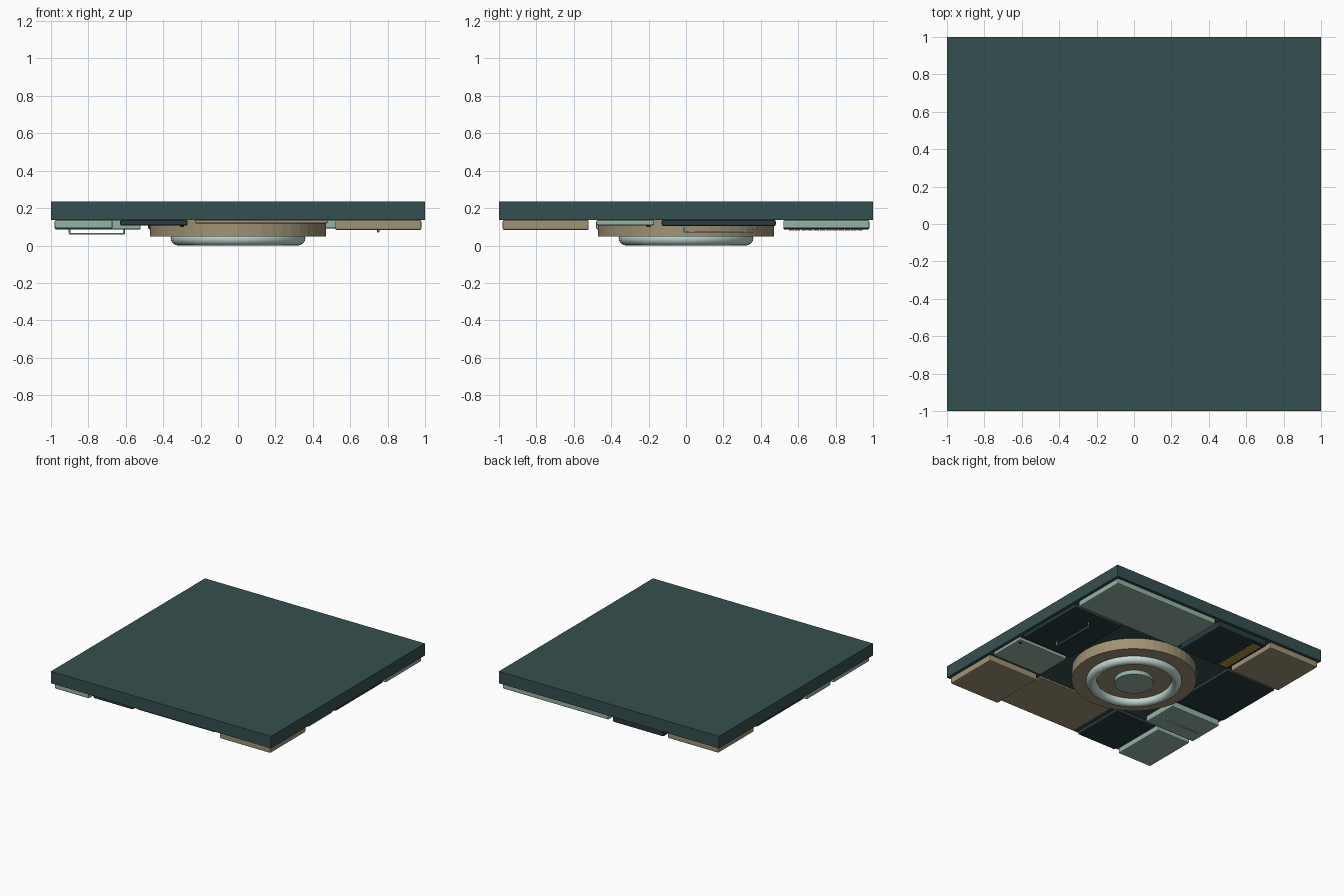
import bpy
import bmesh
from math import pi
from mathutils import Matrix, Vector

old = bpy.data.objects.get("Cube")
if old:
    bpy.data.objects.remove(old, do_unlink=True)

SLAB_BOTTOM, SLAB_TOP = 0.137, 0.235


def material(name, rgb):
    mat = bpy.data.materials.new(name)
    mat.use_nodes = True
    colour = (*rgb, 1)
    mat.diffuse_color = colour
    mat.node_tree.nodes["Principled BSDF"].inputs["Base Color"].default_value = colour
    return mat


slate = material("slate", (0.036, 0.078, 0.077))
dark = material("dark_slate", (0.021, 0.045, 0.048))
beige = material("beige", (0.35, 0.29, 0.18))
mint = material("mint_grey", (0.30, 0.45, 0.385))
pale = material("pale_mint", (0.55, 0.71, 0.65))
yellow = material("warning_yellow", (0.58, 0.38, 0.05))


def finish(name, bm, mat, smooth=False):
    mesh = bpy.data.meshes.new(name)
    bm.to_mesh(mesh)
    bm.free()
    mesh.materials.append(mat)
    for poly in mesh.polygons:
        poly.use_smooth = smooth
    obj = bpy.data.objects.new(name, mesh)
    bpy.context.collection.objects.link(obj)
    return obj


def box(name, x, y, z, mat, bevel=0):
    """Box from (low, high) ranges, with optional rounded edges."""
    bm = bmesh.new()
    low, high = Vector((x[0], y[0], z[0])), Vector((x[1], y[1], z[1]))
    bmesh.ops.create_cube(bm, size=1, matrix=Matrix.Translation((low + high) / 2)
                          @ Matrix.Diagonal((*(high - low), 1)))
    obj = finish(name, bm, mat)
    if bevel:
        mod = obj.modifiers.new("bevel", "BEVEL")
        mod.width, mod.segments = bevel, 2
    return obj


def cylinder(name, radius, z, mat, centre=(0, 0), sides=48):
    bm = bmesh.new()
    place = Matrix.Translation((*centre, (z[0] + z[1]) / 2))
    bmesh.ops.create_cone(bm, cap_ends=True, segments=sides, radius1=radius,
                          radius2=radius, depth=z[1] - z[0], matrix=place)
    return finish(name, bm, mat)


# Main slab
box("slab", (-1, 1), (-1, 1), (SLAB_BOTTOM, SLAB_TOP), slate)

# Panels hanging under the slab, around the centre
panels = [
    ("front_left_panel", (0.52, 0.98), (-0.98, -0.52), 0.083, beige),
    ("front_middle_panel", (-0.23, 0.48), (-0.98, -0.52), 0.118, beige),
    ("front_dark_panel", (-0.63, -0.27), (-0.98, -0.52), 0.106, dark),
    ("front_right_panel", (-0.98, -0.67), (-0.98, -0.52), 0.09, mint),
    ("right_mint_panel", (-0.98, -0.52), (-0.48, -0.17), 0.085, mint),
    ("right_dark_panel", (-0.98, -0.52), (-0.13, 0.48), 0.106, dark),
    ("back_right_panel", (-0.98, -0.52), (0.52, 0.98), 0.085, beige),
    ("back_dark_panel", (-0.48, -0.02), (0.52, 0.98), 0.085, dark),
    ("back_left_panel", (0.02, 0.98), (0.52, 0.98), 0.09, mint),
    ("left_dark_panel", (0.52, 0.98), (-0.13, 0.48), 0.104, dark),
    ("left_mint_panel", (0.52, 0.98), (-0.48, -0.17), 0.108, mint),
]
for name, x, y, bottom, mat in panels:
    box(name, x, y, (bottom, SLAB_BOTTOM), mat, 0.008)

# Round hub: disc, smooth ring and centre button
cylinder("hub_disc", 0.47, (0.047, SLAB_BOTTOM), beige)
cylinder("hub_button", 0.147, (0.013, 0.05), mint, sides=32)
bpy.ops.mesh.primitive_torus_add(major_radius=0.32, minor_radius=0.04, location=(0, 0, 0.04),
                                 major_segments=64, minor_segments=16)
ring = bpy.context.object
ring.name = "hub_ring"
ring.data.materials.append(pale)
bpy.ops.object.shade_smooth()


# Thin handles: a bar on two short legs
def handle(name, start, end, bar, top):
    curve = bpy.data.curves.new(name, "CURVE")
    curve.dimensions = "3D"
    curve.bevel_depth = 0.006
    curve.bevel_resolution = 1
    spline = curve.splines.new("POLY")
    spline.points.add(3)
    path = [(*start, top), (*start, bar), (*end, bar), (*end, top)]
    for point, co in zip(spline.points, path):
        point.co = (*co, 1)
    curve.materials.append(pale)
    obj = bpy.data.objects.new(name, curve)
    bpy.context.collection.objects.link(obj)


handle("right_handle", (-0.9, -0.33), (-0.61, -0.33), 0.062, 0.09)
handle("left_handle", (0.75, -0.01), (0.75, 0.36), 0.073, 0.11)

# Row of yellow warning bars on the back dark panel
bars = 12
for i in range(bars):
    y = 0.55 + 0.4 * i / bars
    box(f"warning_bar_{i + 1}", (-0.45, -0.38), (y, y + 0.027), (0.08, 0.086), yellow)

# Small rivets
cylinder("left_rivet", 0.01, (0.1, 0.11), dark, (0.95, -0.2), 8)
cylinder("front_rivet", 0.01, (0.1, 0.11), dark, (-0.3, -0.95), 8)
